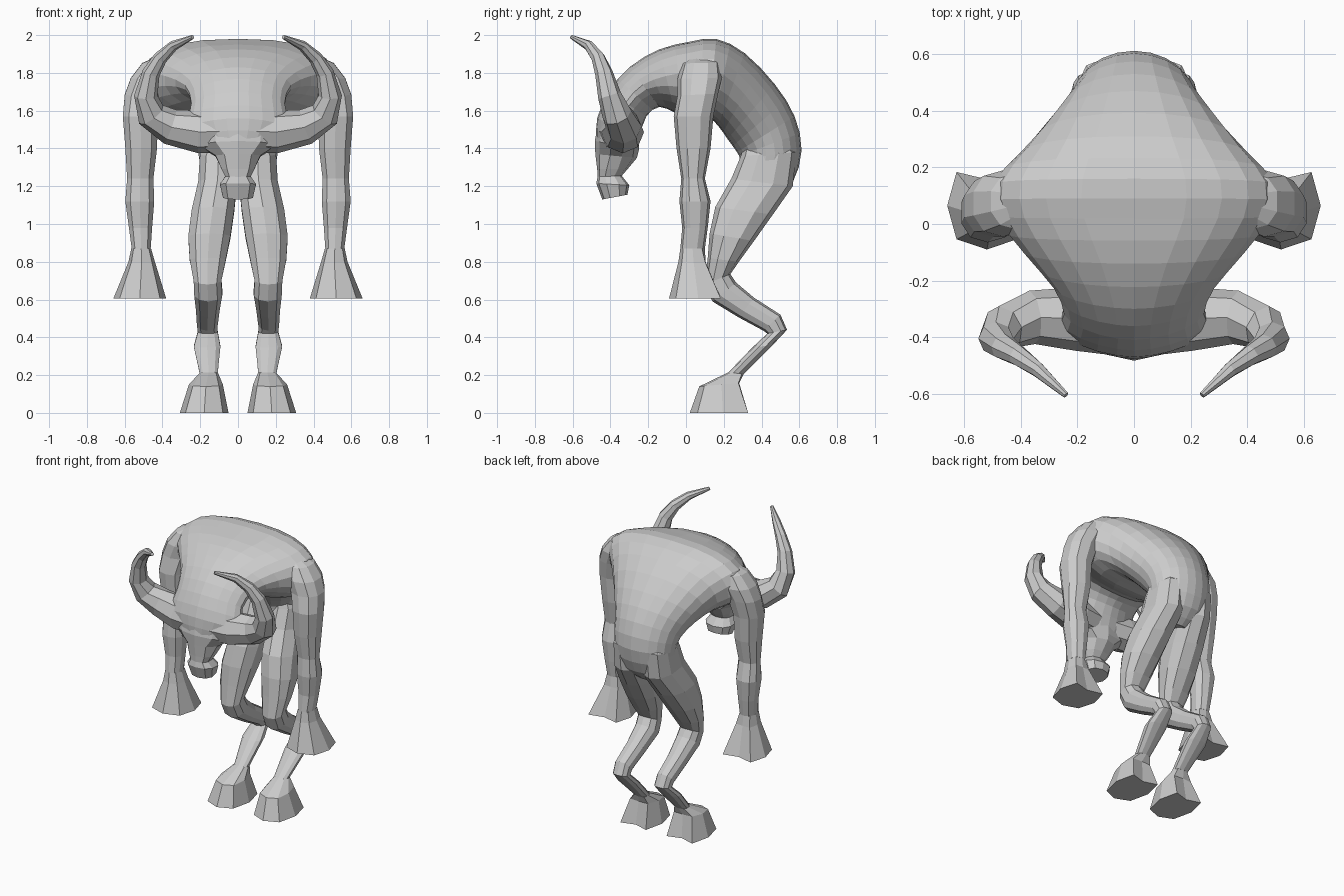
import bpy, bmesh, math
from mathutils import Vector


def skin(name, rings):
    """Join equal-sized rings of points into a closed flat-shaded mesh."""
    bm = bmesh.new()
    loops = [[bm.verts.new(p) for p in r] for r in rings]
    n = len(loops[0])
    for a, b in zip(loops, loops[1:]):
        for i in range(n):
            j = (i + 1) % n
            bm.faces.new((a[i], a[j], b[j], b[i]))
    bm.faces.new(loops[0])
    bm.faces.new(loops[-1])
    bmesh.ops.recalc_face_normals(bm, faces=bm.faces)
    me = bpy.data.meshes.new(name)
    bm.to_mesh(me)
    bm.free()
    ob = bpy.data.objects.new(name, me)
    bpy.context.collection.objects.link(ob)
    return ob


def section(s, n, power, side=1, notch=0):
    """Rounded section from front point (y, z), back point (y, z) and x range."""
    y1, z1, y2, z2, x0, x1 = s
    pts = []
    for i in range(n):
        t = 2 * math.pi * i / n
        c, d = [math.copysign(abs(v) ** (2 / power), v) if abs(v) > 1e-6 else 0
                for v in (math.cos(t), math.sin(t))]
        if i == n // 2:
            c *= 1 - notch
        pts.append((side * ((x0 + x1) / 2 + d * (x1 - x0) / 2),
                    (y1 + y2) / 2 + c * (y1 - y2) / 2,
                    (z1 + z2) / 2 + c * (z1 - z2) / 2))
    return pts


def smooth(rows, steps):
    """Catmull-Rom interpolation between rows of numbers."""
    out = []
    for i in range(len(rows) - 1):
        p0, p1 = rows[max(i - 1, 0)], rows[i]
        p2, p3 = rows[i + 1], rows[min(i + 2, len(rows) - 1)]
        for k in range(steps):
            t = k / steps
            out.append([0.5 * (2 * b + (c - a) * t + (2 * a - 5 * b + 4 * c - d) * t * t
                               + (3 * b - a - 3 * c + d) * t ** 3)
                        for a, b, c, d in zip(p0, p1, p2, p3)])
    return out + [rows[-1]]


# Torso arching from brow over the shoulders to the hips:
# outer y, z, inner y, z, half width, squareness
torso = [(-.475, 1.45, -.27, 1.38, .20, 1.7), (-.47, 1.56, -.25, 1.45, .27, 1.7),
         (-.41, 1.70, -.21, 1.57, .25, 1.7), (-.30, 1.83, -.14, 1.62, .285, 1.8),
         (-.14, 1.925, -.06, 1.59, .39, 2.1), (.02, 1.965, .03, 1.56, .485, 2.5),
         (.16, 1.98, .12, 1.56, .50, 2.5), (.31, 1.905, .17, 1.52, .405, 2.3),
         (.47, 1.74, .22, 1.45, .30, 2.1), (.575, 1.57, .27, 1.38, .23, 2),
         (.612, 1.39, .285, 1.34, .21, 2), (.565, 1.22, .27, 1.26, .18, 2.2),
         (.47, 1.13, .25, 1.19, .08, 2.2)]
skin("torso", [section((a, b, c, d, -w, w), 22, p)
               for a, b, c, d, w, p in smooth(torso, 2)])

# Head: brow, cheeks, narrow bridge, flared muzzle
head = [(-.46, 1.56, -.25, 1.46, .24), (-.483, 1.44, -.25, 1.39, .22),
        (-.48, 1.37, -.26, 1.35, .125), (-.47, 1.29, -.31, 1.29, .09),
        (-.468, 1.25, -.34, 1.255, .07), (-.475, 1.215, -.30, 1.205, .1),
        (-.443, 1.13, -.31, 1.155, .082)]
head_power = (1.7, 1.7, 1.9, 2.4, 2.4, 2.4, 2.4)
skin("head", [section((a, b, c, d, -w, w), 10, p)
              for (a, b, c, d, w), p in zip(head, head_power)])

arm = [(.03, 1.89, .14, 1.89, .30, .42), (-.02, 1.85, .18, 1.855, .31, .51),
       (-.045, 1.77, .19, 1.775, .35, .572), (-.045, 1.68, .17, 1.69, .39, .604),
       (-.065, 1.57, .145, 1.57, .42, .614),
       (-.05, 1.40, .13, 1.40, .425, .60), (-.025, 1.24, .10, 1.24, .445, .59),
       (-.035, 1.12, .13, 1.12, .44, .60), (-.02, .98, .115, .98, .452, .58),
       (-.03, .87, .10, .87, .46, .565)]
hand = [arm[-1], (-.04, .80, .12, .80, .44, .58), (-.09, .605, .22, .605, .38, .66)]

leg = [(.32, 1.46, .50, 1.48, .05, .15), (.29, 1.36, .585, 1.38, .005, .206),
       (.24, 1.24, .565, 1.20, 0, .215), (.155, 1.09, .46, 1.05, .015, .25),
       (.125, .95, .36, .91, .035, .268), (.115, .82, .28, .80, .06, .26),
       (.10, .68, .235, .735, .085, .238), (.14, .59, .265, .69, .08, .235),
       (.28, .505, .36, .61, .095, .225), (.41, .435, .50, .52, .105, .22),
       (.43, .42, .535, .44, .105, .215), (.35, .345, .46, .36, .09, .237),
       (.225, .215, .305, .205, .105, .205)]
foot = [leg[-1], (.07, .14, .305, .16, .08, .26), (.02, 0, .37, 0, .05, .308)]

# Horn centre line and thickness: x, y, z, radius
horn = [(.06, -.355, 1.49, .11), (.20, -.335, 1.487, .113), (.36, -.33, 1.515, .095),
        (.46, -.365, 1.58, .08), (.488, -.405, 1.68, .062), (.46, -.435, 1.80, .047),
        (.41, -.465, 1.88, .037), (.34, -.515, 1.945, .027), (.24, -.605, 1.99, .011)]


def horn_rings(side):
    pts = [Vector((side * x, y, z)) for x, y, z, r in horn]
    rings = []
    for i, p in enumerate(pts):
        t = (pts[min(i + 1, len(pts) - 1)] - pts[max(i - 1, 0)]).normalized()
        u = t.cross(Vector((0, 1, 0))).normalized()
        v = t.cross(u)
        rings.append([p + horn[i][3] * (u * math.cos(k * math.pi / 4) + v * math.sin(k * math.pi / 4))
                      for k in range(8)])
    return rings


# Paired limbs, hooves and horns
for label, side in (("right", 1), ("left", -1)):
    skin(label + "_arm", [section(s, 10, 2.3, side) for s in arm])
    skin(label + "_leg", [section(s, 10, 2.3, side) for s in leg])
    for part, rows in (("hand_hoof", hand), ("foot_hoof", foot)):
        skin(f"{label}_{part}", [section(s, 8, 2.6, side, nt)
                                 for s, nt in zip(rows, (0, .2, .4))])
    skin(label + "_horn", horn_rings(side))
